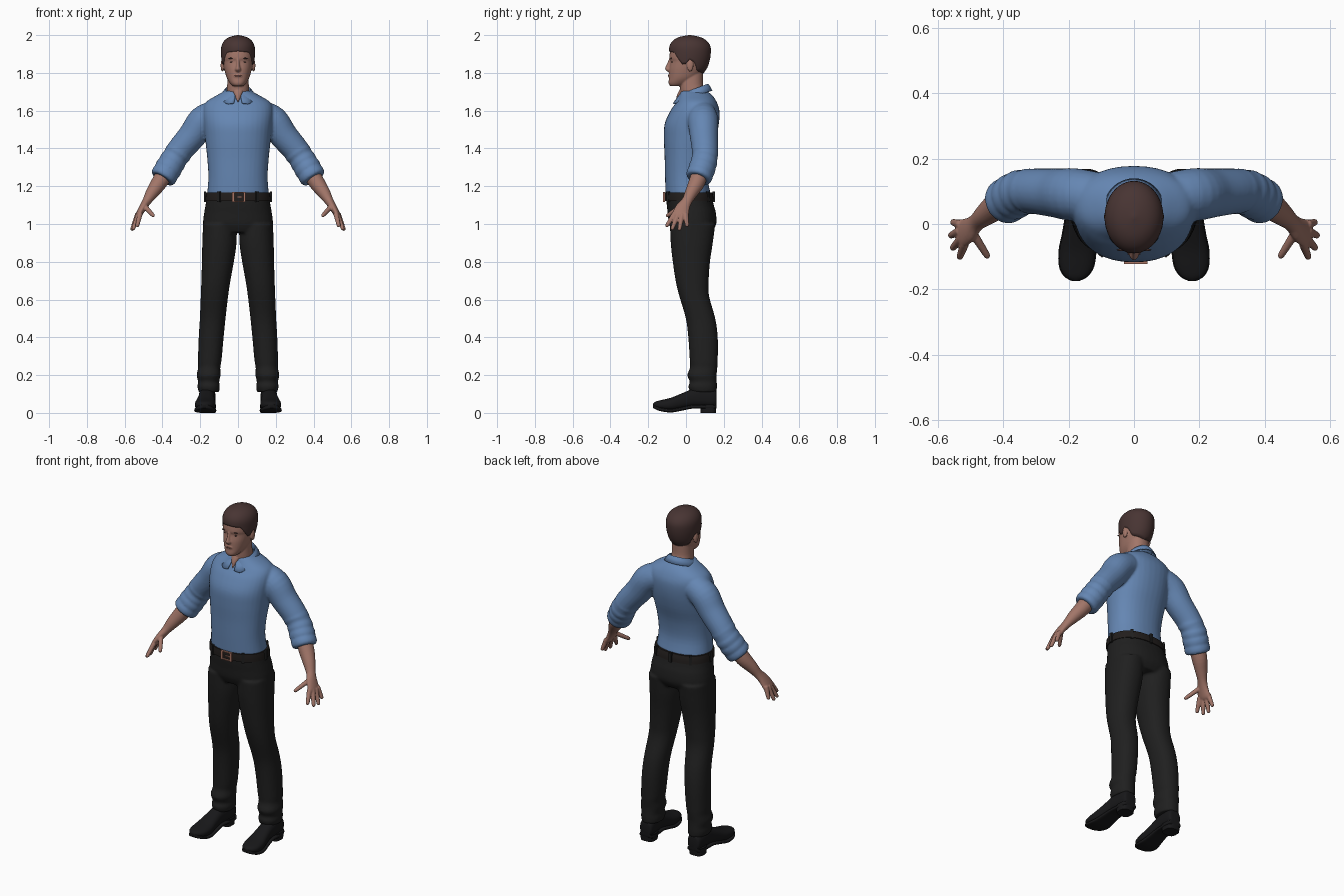
import bpy, bmesh, math
from mathutils import Vector, Matrix

if "Cube" in bpy.data.objects:
    bpy.data.objects.remove(bpy.data.objects["Cube"])


def material(name, r, g, b):
    m = bpy.data.materials.new(name)
    m.use_nodes = True
    m.diffuse_color = (r, g, b, 1)
    m.node_tree.nodes["Principled BSDF"].inputs["Base Color"].default_value = (r, g, b, 1)
    return m


BLUE = material("blue cloth", .13, .24, .45)
SKIN = material("skin", .36, .18, .14)
LIP = material("lip", .27, .11, .09)
HAIR = material("dark brown hair", .065, .035, .033)
TROUSER = material("black cloth", .014, .014, .014)
SHOE = material("black leather", .009, .009, .01)
BELT = material("belt leather", .016, .013, .012)
COPPER = material("copper", .4, .18, .13)


def finish(name, bm, mat, voxel=0, smooth=3, thick=0):
    """Turn a bmesh into a smooth-shaded object, optionally fused or thickened."""
    bmesh.ops.recalc_face_normals(bm, faces=bm.faces)
    mesh = bpy.data.meshes.new(name)
    bm.to_mesh(mesh)
    bm.free()
    mesh.materials.append(mat)
    mesh.shade_smooth()
    mesh.set_sharp_from_angle(angle=math.radians(45))
    ob = bpy.data.objects.new(name, mesh)
    bpy.context.scene.collection.objects.link(ob)
    if thick:
        mod = ob.modifiers.new("Thickness", "SOLIDIFY")
        mod.thickness = thick
    if voxel:
        mod = ob.modifiers.new("Fuse", "REMESH")
        mod.mode = "VOXEL"
        mod.voxel_size = voxel
        mod.use_smooth_shade = True
        mod = ob.modifiers.new("Relax", "SMOOTH")
        mod.iterations = smooth
    return ob


def resample(rows, k=4):
    """Catmull-Rom interpolation between rows of numbers."""
    out = []
    for i in range(len(rows) - 1):
        quad = zip(rows[max(i - 1, 0)], rows[i], rows[i + 1], rows[min(i + 2, len(rows) - 1)])
        quad = list(quad)
        for j in range(k):
            t = j / k
            out.append([b + t / 2 * (c - a + t * (2*a - 5*b + 4*c - d + t * (3*(b - c) + d - a)))
                        for a, b, c, d in quad])
    return out + [list(rows[-1])]


def interp(rows, x):
    for a, b in zip(rows, rows[1:]):
        if x <= b[0]:
            t = max(0, (x - a[0]) / (b[0] - a[0]))
            return [p + t * (q - p) for p, q in zip(a, b)]
    return rows[-1]


def ring(c, u, v, power=2, n=36):
    pts = []
    for i in range(n):
        a = math.tau * i / n
        co, si = math.cos(a), math.sin(a)
        pts.append(c + u * math.copysign(abs(co) ** (2 / power), co)
                   + v * math.copysign(abs(si) ** (2 / power), si))
    return pts


def skin_grid(bm, rings, closed=True):
    vs = [[bm.verts.new(p) for p in r] for r in rings]
    n = len(vs[0])
    for a, b in zip(vs, vs[1:]):
        for i in range(n if closed else n - 1):
            j = (i + 1) % n
            bm.faces.new((a[i], a[j], b[j], b[i]))
    return vs


def loft(bm, rings):
    vs = skin_grid(bm, rings)
    bm.faces.new(vs[0])
    bm.faces.new(vs[-1])


def column(bm, rows, power=2.2, side=1, along_y=False):
    """Rows: position, x min, x max, then min and max on the other axis."""
    rings = []
    for p, x0, x1, m0, m1 in resample(rows):
        x, m, h = side * (x0 + x1) / 2, (m0 + m1) / 2, (m1 - m0) / 2
        c = Vector((x, p, m)) if along_y else Vector((x, m, p))
        v = Vector((0, 0, h)) if along_y else Vector((0, h, 0))
        rings.append(ring(c, Vector(((x1 - x0) / 2, 0, 0)), v, power))
    loft(bm, rings)


def body(bm, rows, power=2.2):
    column(bm, [(z, -w, w, f, b) for z, w, f, b in rows], power)


def tube(bm, rows, side=1):
    """Rows: x, y, z and the two radii, swept along the path."""
    rows = resample(rows)
    pts = [Vector((r[0] * side, r[1], r[2])) for r in rows]
    rings = []
    for i, r in enumerate(rows):
        t = (pts[min(i + 1, len(pts) - 1)] - pts[max(i - 1, 0)]).normalized()
        u = Vector((0, 1, 0))
        u = (u - t * u.dot(t)).normalized()
        rings.append(ring(pts[i], u * r[3], t.cross(u) * r[4], n=24))
    loft(bm, rings)


def blob(bm, c, size):
    bmesh.ops.create_uvsphere(bm, u_segments=16, v_segments=10, radius=1,
                              matrix=Matrix.Translation(c) @ Matrix.Diagonal((*size, 1)))


def box(bm, c, size, turn=0):
    bmesh.ops.create_cube(bm, size=1, matrix=Matrix.Translation(c)
                          @ Matrix.Rotation(turn, 4, "Z") @ Matrix.Diagonal((*size, 1)))


SIDES = (("left", 1), ("right", -1))

# Shirt: torso, sleeves and rolled cuffs fused together
bm = bmesh.new()
body(bm, [(1.16, .163, -.108, .13), (1.25, .157, -.111, .115), (1.35, .163, -.113, .127),
          (1.45, .174, -.117, .157), (1.53, .182, -.113, .174), (1.6, .186, -.082, .177),
          (1.645, .17, -.052, .163), (1.68, .115, -.036, .14), (1.705, .068, -.028, .11)])
for _, s in SIDES:
    tube(bm, [(x, y, z, r, r) for x, y, z, r in (
        (.12, .085, 1.58, .075), (.185, .09, 1.545, .081), (.24, .095, 1.47, .075),
        (.3, .1, 1.4, .07), (.335, .1, 1.35, .067), (.368, .086, 1.295, .064), (.39, .072, 1.26, .06))], s)
    for x, y, z, r in ((.318, .1, 1.374, .07), (.347, .096, 1.33, .07), (.368, .085, 1.295, .071), (.389, .072, 1.26, .07)):
        d = Vector((.013, -.008, -.021))
        tube(bm, [(x + d.x * k, y + d.y * k, z + d.z * k, r * f, r * f)
                  for k, f in ((-1, .88), (-.5, 1), (.5, 1), (1, .88))], s)
finish("shirt", bm, BLUE, .007, 4)

# Folded collar, open at the front with drooping points
bm = bmesh.new()
rows = [[], [], [], []]
for i in range(41):
    a = math.radians(-168 + 8.4 * i)
    x, y = math.sin(a), math.cos(a)
    tip = max(0, 1 - abs(abs(math.degrees(a)) - 150) / 42)
    top = 1.714 + .029 * y
    rows[0].append((.06 * x, .04 + .068 * y, top - .04))
    rows[1].append((.066 * x, .04 + .077 * y, top))
    rows[2].append((.077 * x, .04 + .086 * y - .008 * tip, top - .012 - .01 * tip))
    rows[3].append((.094 * x + .02 * tip * x, .04 + .1 * y - .018 * tip, top - .036 - .016 * tip))
skin_grid(bm, rows, closed=False)
finish("collar", bm, BLUE, thick=.005)

# Head, neck, nose, ears
bm = bmesh.new()
body(bm, [(1.73, .026, -.083, -.02), (1.745, .042, -.092, .02), (1.775, .06, -.09, .065),
          (1.82, .073, -.089, .1), (1.86, .08, -.083, .117), (1.88, .082, -.088, .122),
          (1.92, .083, -.083, .123), (1.95, .075, -.07, .115), (1.975, .055, -.045, .085), (1.988, .02, 0, .05)])
body(bm, [(1.65, .06, -.025, .1), (1.7, .06, -.03, .1), (1.74, .057, -.032, .09), (1.8, .055, -.03, .09)])
body(bm, [(1.805, .013, -.096, -.05), (1.818, .017, -.11, -.05), (1.83, .012, -.109, -.05),
          (1.85, .009, -.1, -.05), (1.878, .008, -.089, -.05)])
for _, s in SIDES:
    blob(bm, (.083 * s, .022, 1.84), (.009, .018, .033))
blob(bm, (0, -.086, 1.785), (.024, .008, .012))
finish("head", bm, SKIN, .004, 2)

# Bare throat between the collar points
bm = bmesh.new()
tube(bm, [(0, -.02, 1.705, .015, .028), (0, -.034, 1.675, .015, .016), (0, -.044, 1.645, .01, .004)])
finish("throat", bm, SKIN)

# Hair cap rising from an uneven hairline
shape = resample([(1.78, .064, -.078, .077), (1.82, .078, -.085, .109), (1.86, .086, -.088, .124),
                  (1.9, .09, -.089, .131), (1.94, .088, -.088, .13), (1.97, .073, -.07, .11),
                  (1.99, .045, -.036, .074), (2, .004, .015, .025)])
hairline = [(0, 1.915), (42, 1.908), (58, 1.87), (70, 1.845), (80, 1.848), (90, 1.872),
            (105, 1.855), (122, 1.81), (180, 1.79)]
rings = []
for j in range(19):
    r = []
    for i in range(72):
        a = math.radians(i * 5)
        low = interp(hairline, min(i * 5, 360 - i * 5))[1]
        z = low + (2 - low) * math.sin(j / 18 * math.pi / 2)
        _, w, f, b = interp(shape, z)
        r.append((w * math.sin(a), (f + b) / 2 - (b - f) / 2 * math.cos(a), z))
    rings.append(r)
bm = bmesh.new()
bm.faces.new(skin_grid(bm, rings)[-1])
finish("hair", bm, HAIR, thick=.008)

# Brows, eyes and mouth
for label, s in SIDES:
    bm = bmesh.new()
    blob(bm, (.034 * s, -.079, 1.877), (.019, .004, .0035))
    finish(label + "_brow", bm, HAIR)
    bm = bmesh.new()
    blob(bm, (.033 * s, -.074, 1.858), (.011, .004, .0035))
    finish(label + "_eye", bm, HAIR)
bm = bmesh.new()
blob(bm, (0, -.092, 1.785), (.02, .004, .004))
finish("mouth", bm, LIP)

# Forearms and hands
fingers = (((.518, -.06, 1.055), (.535, -.105, .985)), ((.527, -.042, 1.05), (.557, -.076, .968)),
           ((.532, -.021, 1.05), (.563, -.036, .965)), ((.53, -.001, 1.055), (.556, .006, .985)),
           ((.495, -.025, 1.095), (.445, -.104, 1.04)))
for label, s in SIDES:
    bm = bmesh.new()
    tube(bm, [(.385, .075, 1.27, .045, .045), (.42, .055, 1.215, .043, .042), (.455, .028, 1.165, .034, .034),
              (.482, .005, 1.122, .028, .024), (.505, -.018, 1.085, .038, .02),
              (.525, -.029, 1.05, .043, .016), (.532, -.032, 1.035, .032, .01)], s)
    for base, tip in fingers:
        base, tip = Vector(base), Vector(tip)
        tube(bm, [(*base.lerp(tip, t), r, r) for t, r in
                  ((0, .014), (.4, .0125), (.85, .0105), (.96, .008), (1, .003))], s)
    finish(label + "_forearm_and_hand", bm, SKIN, .004, 2)

# Trousers: hips and legs fused together
bm = bmesh.new()
body(bm, [(.955, .16, -.07, .135), (1, .184, -.09, .16), (1.06, .179, -.097, .158),
          (1.1, .172, -.102, .147), (1.165, .163, -.106, .132)], 2.3)
for _, s in SIDES:
    column(bm, [(1, .01, .185, -.085, .155), (.9, .008, .189, -.081, .142), (.8, .022, .191, -.07, .127),
                (.7, .04, .194, -.055, .12), (.62, .052, .197, -.036, .122), (.5, .066, .202, -.001, .155),
                (.4, .076, .208, .012, .168), (.28, .087, .212, .02, .168), (.24, .094, .211, .021, .166),
                (.2, .092, .219, .007, .162), (.165, .1, .211, .02, .163), (.14, .096, .215, .012, .164),
                (.11, .1, .208, .022, .162)], 2.2, s)
finish("trousers", bm, TROUSER, .008, 3)

# Belt, belt loops and buckle
bm = bmesh.new()
belt = [(1.122, .173, -.113, .147), (1.145, .172, -.114, .145), (1.168, .169, -.113, .139)]
body(bm, belt, 2.3)
finish("belt", bm, BELT)
bm = bmesh.new()
for deg in (35, 90, 140, 180, 220, 270, 325):
    a = math.radians(deg)
    box(bm, (.171 * math.sin(a) * 1.02, .015 - .13 * math.cos(a) * 1.02, 1.145), (.016, .012, .056), a)
finish("belt_loops", bm, TROUSER)
bm = bmesh.new()
for s in (-1, 1):
    box(bm, (.005 + .03 * s, -.117, 1.143), (.012, .01, .052))
    box(bm, (.005, -.117, 1.143 + .023 * s), (.06, .01, .006))
box(bm, (.012, -.118, 1.143), (.03, .006, .006))
finish("buckle", bm, COPPER)

# Shoes with soles and heels
last = [(.162, .025, .045, .1), (.15, .04, .03, .125), (.08, .043, .03, .14), (.03, .042, .03, .125),
        (-.03, .048, .018, .1), (-.08, .055, .01, .08), (-.13, .051, .016, .068),
        (-.16, .034, .026, .06), (-.174, .01, .034, .05)]
for label, s in SIDES:
    upper, sole = [], []
    for y, w, low, high in last:
        x = .168 - .06 * y
        upper.append((y, x - w, x + w, low, high))
        sole.append((y, x - w - .003, x + w + .003, low - .008, low + .012))
    bm = bmesh.new()
    column(bm, upper, 2.4, s, along_y=True)
    finish(label + "_shoe", bm, SHOE)
    bm = bmesh.new()
    column(bm, sole, 4, s, along_y=True)
    column(bm, [(0, .12, .204, .078, .158), (.045, .117, .206, .074, .162)], 3, s)
    finish(label + "_sole_and_heel", bm, SHOE)
